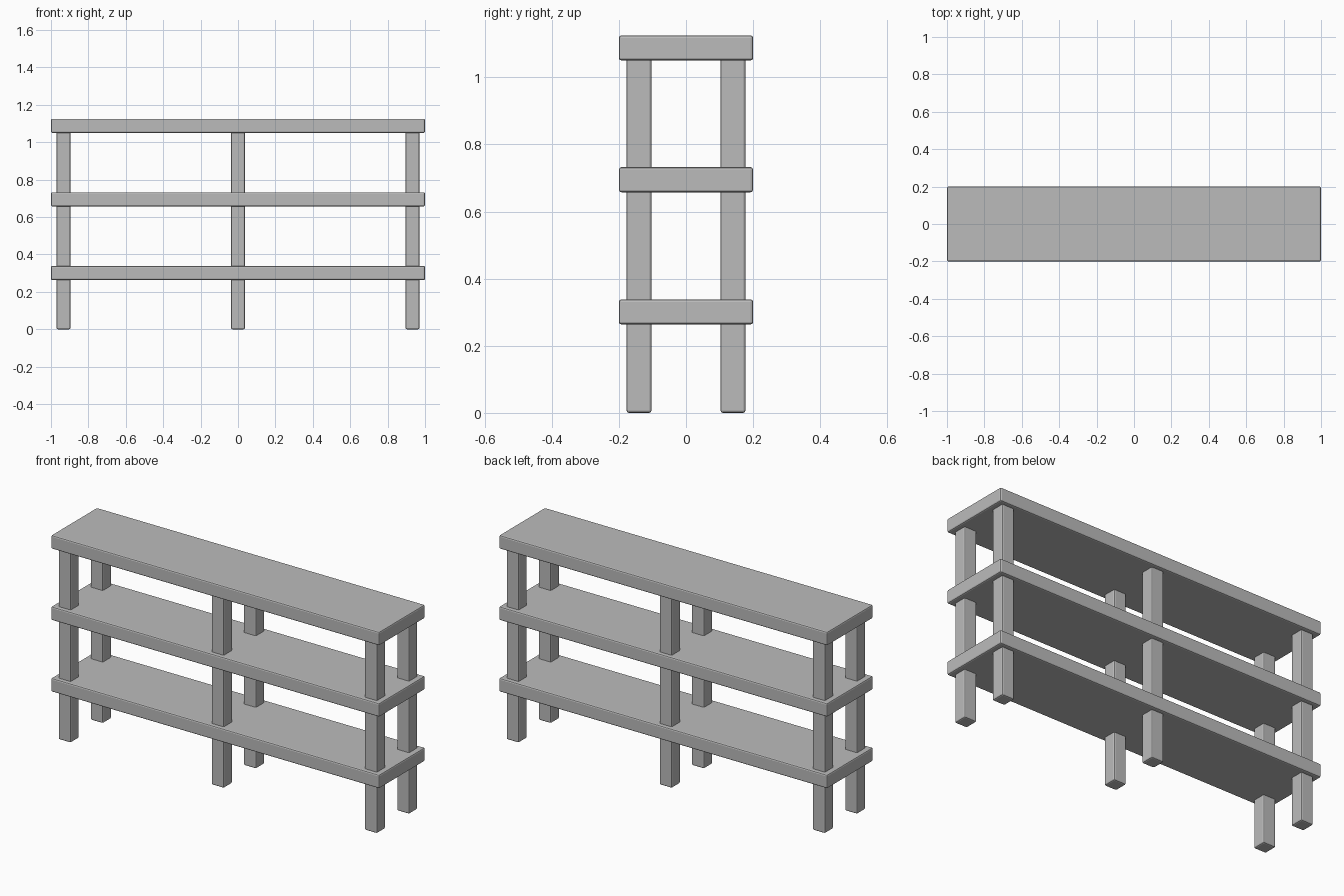
import bpy

cube = bpy.data.objects.get("Cube")
if cube:
    bpy.data.objects.remove(cube, do_unlink=True)

grey = bpy.data.materials.new("plain_grey")
grey.use_nodes = True
grey.diffuse_color = (0.5, 0.5, 0.5, 1)
grey.node_tree.nodes["Principled BSDF"].inputs["Base Color"].default_value = (0.5, 0.5, 0.5, 1)


def beam(name, size, location):
    """Box with softly rounded edges."""
    bpy.ops.mesh.primitive_cube_add(size=1, location=location)
    obj = bpy.context.object
    obj.name = name
    obj.scale = size
    bpy.ops.object.transform_apply(location=False, rotation=False, scale=True)
    obj.data.materials.append(grey)
    bevel = obj.modifiers.new("rounded_edges", "BEVEL")
    bevel.width = 0.0075
    bevel.segments = 2
    return obj


THICK = 0.075
LEG_HEIGHT = 1.06

# Three shelf boards
for name, z in (("lower", 0.301), ("middle", 0.695), ("top", 1.088)):
    beam(name + "_shelf", (2, 0.4, THICK), (0, 0, z))

# Front and back rows of square posts
for row, y in (("front", -0.14), ("back", 0.14)):
    for place, x in (("right", -0.933), ("centre", 0), ("left", 0.933)):
        beam(f"{row}_{place}_leg", (THICK, THICK, LEG_HEIGHT), (x, y, LEG_HEIGHT / 2))
